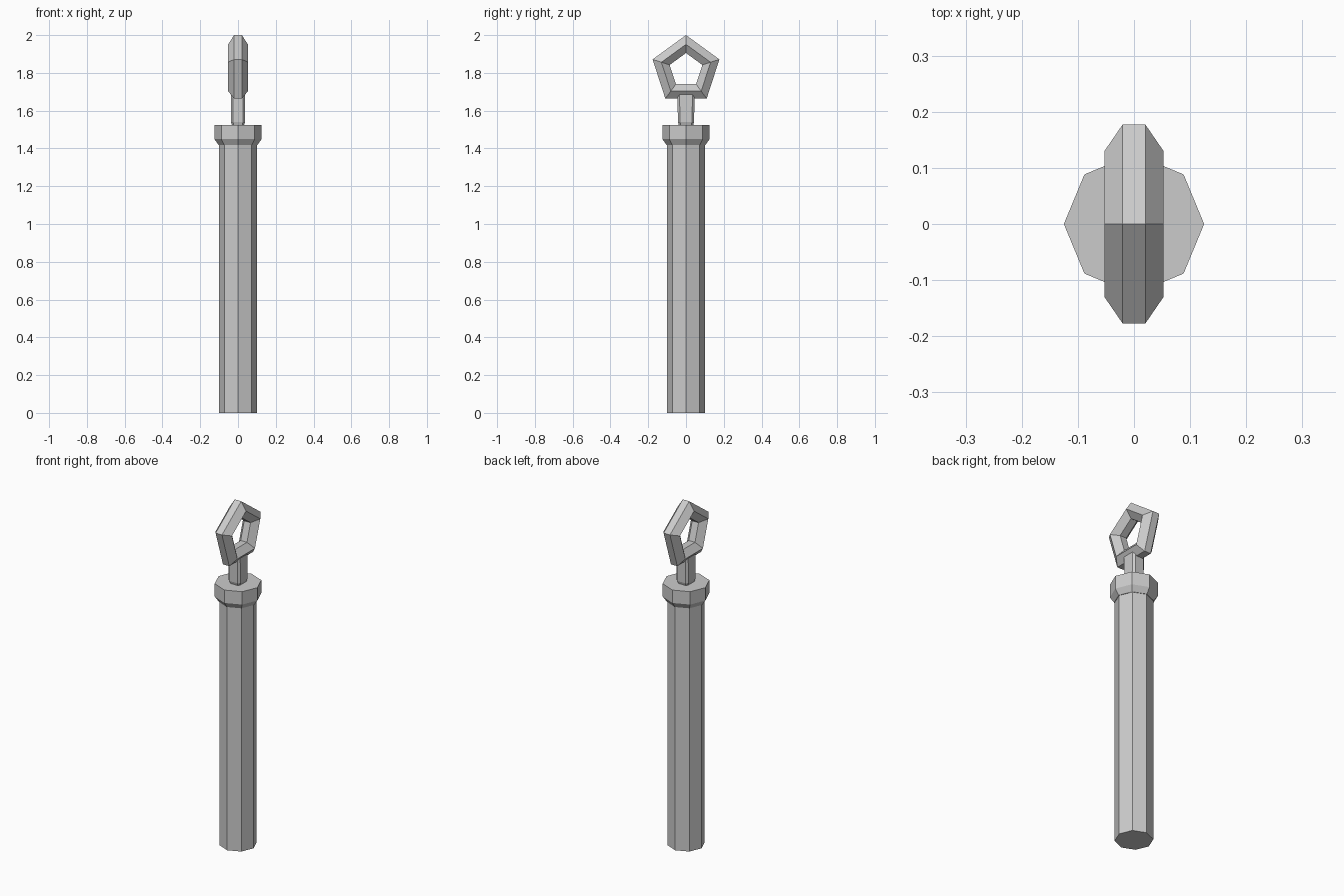
import bpy
from math import sin, cos, pi

if "Cube" in bpy.data.objects:
    bpy.data.objects.remove(bpy.data.objects["Cube"])


def make(name, verts, faces):
    mesh = bpy.data.meshes.new(name)
    mesh.from_pydata(verts, [], faces)
    mesh.update()
    obj = bpy.data.objects.new(name, mesh)
    bpy.context.collection.objects.link(obj)
    return obj


def loft(name, rings, closed=False):
    """Skin equal-length vertex rings; cap the ends, or join last to first."""
    n, m = len(rings[0]), len(rings)
    verts = [v for ring in rings for v in ring]
    faces = []
    for k in range(m if closed else m - 1):
        a, b = k * n, (k + 1) % m * n
        faces += [(a + i, a + (i + 1) % n, b + (i + 1) % n, b + i) for i in range(n)]
    if not closed:
        faces += [tuple(reversed(range(n))), tuple(range((m - 1) * n, m * n))]
    return make(name, verts, faces)


def octagon(r, z):
    return [(r * cos(i * pi / 4), r * sin(i * pi / 4), z) for i in range(8)]


def chamfered(hx, hy, c, z):
    return [(hx, c - hy, z), (hx, hy - c, z), (hx - c, hy, z), (c - hx, hy, z),
            (-hx, hy - c, z), (-hx, c - hy, z), (c - hx, -hy, z), (hx - c, -hy, z)]


# Eight-sided shaft
loft("shaft", [octagon(0.1, 0), octagon(0.1, 1.43)])

# Flared collar at the top of the shaft
loft("collar", [octagon(0.103, 1.418), octagon(0.125, 1.45), octagon(0.125, 1.525)])

# Short chamfered neck carrying the ring
loft("neck", [chamfered(0.031, 0.037, 0.01, 1.52), chamfered(0.038, 0.043, 0.011, 1.54),
              chamfered(0.038, 0.045, 0.011, 1.692)])

# Pentagonal ring with a six-sided section (x, radius), standing in the YZ plane
section = [(-0.0205, 0.186), (0.0205, 0.186), (0.0525, 0.137),
           (0.0205, 0.091), (-0.0205, 0.091), (-0.0525, 0.137)]
loft("ring", [[(x, r * sin(k * 2 * pi / 5), 1.814 + r * cos(k * 2 * pi / 5))
               for x, r in section] for k in range(5)], closed=True)

# Make all normals face outward
for obj in bpy.context.collection.objects:
    obj.select_set(True)
    bpy.context.view_layer.objects.active = obj
bpy.ops.object.mode_set(mode='EDIT')
bpy.ops.mesh.select_all(action='SELECT')
bpy.ops.mesh.normals_make_consistent(inside=False)
bpy.ops.object.mode_set(mode='OBJECT')
